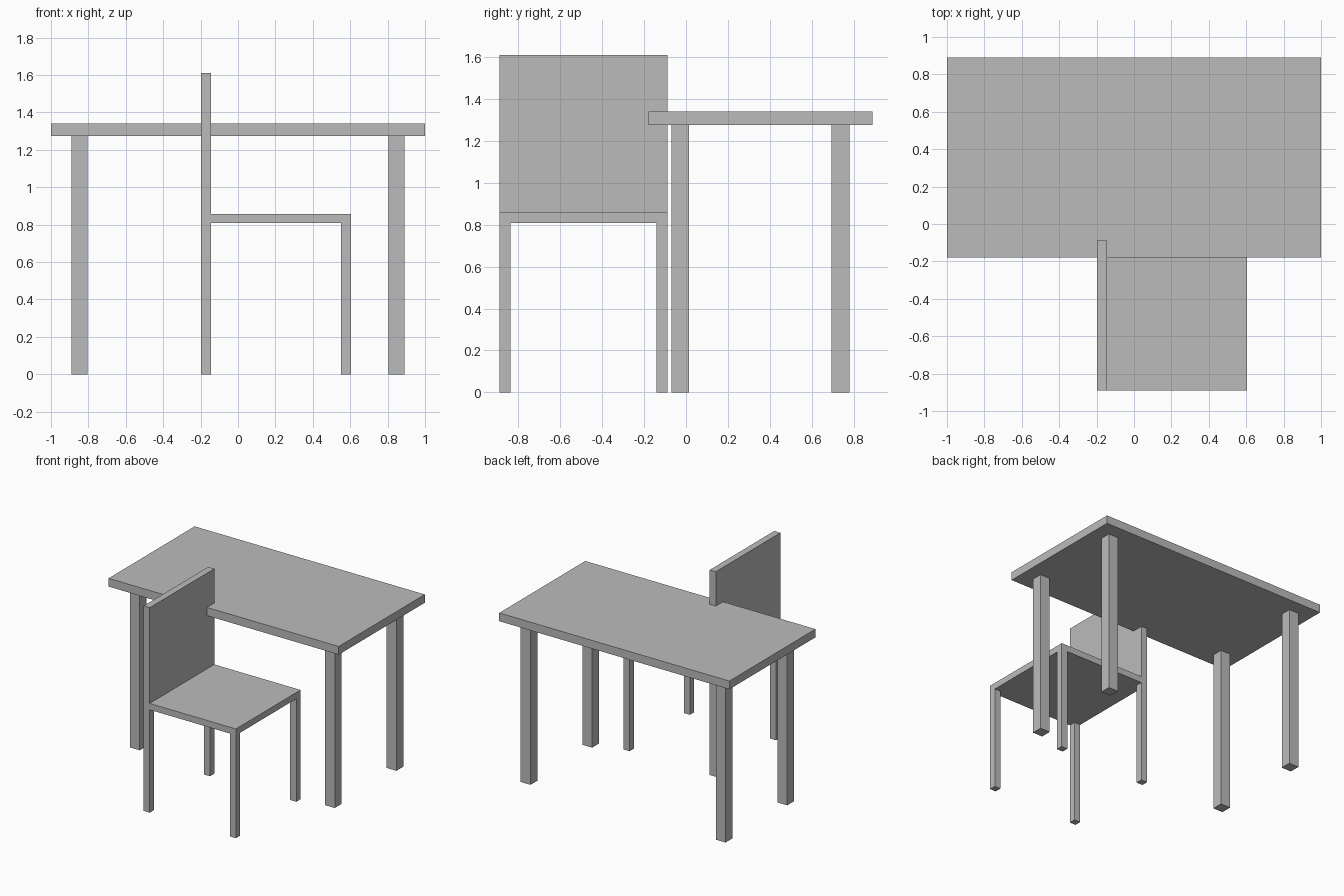
import bpy
import bmesh
from mathutils import Matrix, Vector

cube = bpy.data.objects.get("Cube")
if cube:
    bpy.data.objects.remove(cube, do_unlink=True)

# Single matte grey for everything
grey = bpy.data.materials.new("plain_grey")
grey.use_nodes = True
colour = (0.5, 0.5, 0.5, 1)
grey.diffuse_color = colour
grey.node_tree.nodes["Principled BSDF"].inputs["Base Color"].default_value = colour


def box(name, low, high):
    """Axis-aligned box between two opposite corners."""
    low, high = Vector(low), Vector(high)
    bm = bmesh.new()
    bmesh.ops.create_cube(bm, size=1, matrix=Matrix.Diagonal((*(high - low), 1)))
    mesh = bpy.data.meshes.new(name)
    bm.to_mesh(mesh)
    bm.free()
    mesh.materials.append(grey)
    obj = bpy.data.objects.new(name, mesh)
    obj.location = (low + high) / 2
    bpy.context.collection.objects.link(obj)
    return obj


def legs(prefix, xs, ys, size, height):
    """Four square legs, placed by their lower x and y corners."""
    for side, x in zip(("right", "left"), xs):
        for end, y in zip(("front", "back"), ys):
            box(f"{prefix}_leg_{end}_{side}", (x, y, 0), (x + size, y + size, height))


# Table
box("table_top", (-1, -0.178, 1.275), (1, 0.89, 1.34))
legs("table", (-0.89, 0.805), (-0.07, 0.695), 0.085, 1.275)

# Chair, turned sideways and tucked partly under the table
box("chair_seat", (-0.197, -0.89, 0.808), (0.605, -0.088, 0.858))
box("chair_backrest", (-0.197, -0.89, 0.858), (-0.144, -0.088, 1.61))
legs("chair", (-0.197, 0.552), (-0.89, -0.141), 0.053, 0.808)
